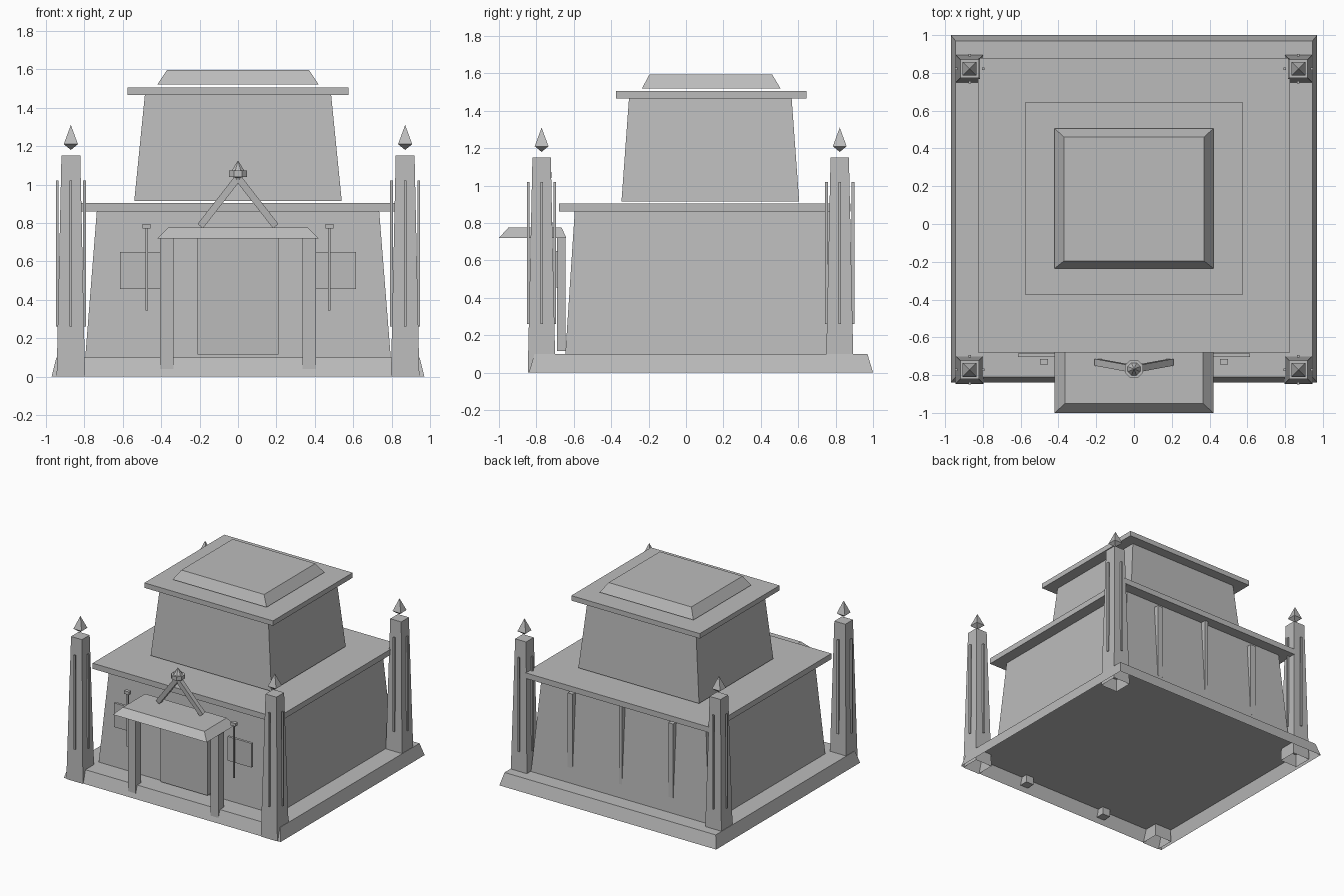
import bpy, bmesh, math
from mathutils import Vector

if "Cube" in bpy.data.objects:
    bpy.data.objects.remove(bpy.data.objects["Cube"])

stone = bpy.data.materials.new("grey_stone")
stone.diffuse_color = (0.5, 0.5, 0.5, 1)
stone.use_nodes = True
stone.node_tree.nodes["Principled BSDF"].inputs["Base Color"].default_value = stone.diffuse_color


def finish(name, bm):
    bmesh.ops.recalc_face_normals(bm, faces=bm.faces)
    me = bpy.data.meshes.new(name)
    bm.to_mesh(me)
    bm.free()
    me.materials.append(stone)
    ob = bpy.data.objects.new(name, me)
    bpy.context.collection.objects.link(ob)
    return ob


def frustum(name, low, high, z0, z1, open_bottom=False):
    """Block between two rectangles (x0, x1, y0, y1) at heights z0 and z1."""
    bm = bmesh.new()
    rings = []
    for (x0, x1, y0, y1), z in ((low, z0), (high, z1)):
        rings.append([bm.verts.new((x, y, z)) for x, y in
                      ((x0, y0), (x1, y0), (x1, y1), (x0, y1))])
    a, b = rings
    bm.faces.new(b)
    bottom = bm.faces.new(a[::-1])
    for i in range(4):
        j = (i + 1) % 4
        bm.faces.new((a[i], a[j], b[j], b[i]))
    bmesh.ops.recalc_face_normals(bm, faces=bm.faces)
    if open_bottom:
        bmesh.ops.delete(bm, geom=[bottom], context='FACES_ONLY')
    return finish(name, bm)


def box(name, x0, x1, y0, y1, z0, z1):
    r = (x0, x1, y0, y1)
    return frustum(name, r, r, z0, z1)


def around(x, y, h):
    return (x - h, x + h, y - h, y + h)


def lathe(name, x, y, profile, sides, turn=0.0):
    """Turned shape from (radius, z) points; radius 0 makes a tip."""
    bm = bmesh.new()
    rings = []
    for r, z in profile:
        n = sides if r > 0 else 1
        rings.append([bm.verts.new((x + r * math.cos(turn + math.tau * i / sides),
                                    y + r * math.sin(turn + math.tau * i / sides), z))
                      for i in range(n)])
    for a, b in zip(rings, rings[1:]):
        for i in range(sides):
            j = (i + 1) % sides
            quad = [a[i % len(a)], a[j % len(a)], b[j % len(b)], b[i % len(b)]]
            bm.faces.new(list(dict.fromkeys(quad)))
    return finish(name, bm)


# Stepped main building
frustum("base", (-.97, .97, -.84, 1), (-.945, .945, -.81, .97), 0, .1, True)
frustum("lower_walls", (-.795, .795, -.645, .845), (-.735, .735, -.595, .795), .1, .86)
box("lower_roof_slab", -.825, .825, -.68, .88, .86, .905)
frustum("upper_walls", (-.54, .54, -.345, .605), (-.485, .485, -.305, .565), .915, 1.465)
box("upper_roof_slab", -.575, .575, -.375, .645, 1.465, 1.505)
frustum("roof_cap", (-.42, .42, -.235, .505), (-.37, .37, -.195, .46), 1.52, 1.595)

# Corner towers with face strips and floating finials
for x in (-.87, .87):
    for y in (-.772, .822):
        frustum("tower", around(x, y, .074), around(x, y, .049), 0, 1.15, True)
        for dx, dy in ((1, 0), (-1, 0), (0, 1), (0, -1)):
            cx, cy = x + dx * .071, y + dy * .071
            box("tower_strip", cx - .007, cx + .007, cy - .007, cy + .007, .26, 1.02)
        lathe("tower_finial", x, y, [(0, 1.18), (.052, 1.21), (0, 1.31)], 4, math.pi / 4)

# Entrance: door and canopy
box("door", -.21, .21, -.69, -.645, .115, .72)
frustum("canopy", (-.42, .42, -1, -.64), (-.365, .365, -.95, -.665), .72, .775)

# Canopy posts, wall plates, lanterns and gable beams on both sides
for s in (-1, 1):
    def side(name, a, b, *rest):
        return box(name, min(s * a, s * b), max(s * a, s * b), *rest)

    side("canopy_post", .335, .405, -.83, -.76, .04, .72)
    side("wall_plate", .40, .615, -.705, -.685, .455, .65)
    side("lantern_stick", .469, .481, -.736, -.724, .345, .77)
    side("lantern_head", .455, .498, -.745, -.715, .77, .795)

    start, end = Vector((s * .195, -.732, .785)), Vector((0, -.768, 1.035))
    direction = end - start
    beam = box("gable_beam", -.018, .018, -.018, .018, 0, direction.length)
    beam.location = start
    # Tilt in the front plane, then lean towards the ridge
    zax = direction.normalized()
    xax = Vector((0, 1, 0)).cross(zax).normalized()
    yax = zax.cross(xax)
    beam.rotation_mode = 'QUATERNION'
    rot = beam.matrix_world.to_3x3()
    rot.col[0], rot.col[1], rot.col[2] = xax, yax, zax
    beam.rotation_quaternion = rot.to_quaternion()

# Ornament on the gable peak
lathe("gable_ornament", 0, -.768,
      [(0, 1.02), (.03, 1.04), (.052, 1.04), (.052, 1.072), (.036, 1.072), (0, 1.125)], 8,
      math.pi / 8)

# Vertical ribs on the back wall
for x, w, z0, z1 in ((-.45, .022, .22, .82), (0, .014, .18, .86), (.45, .022, .22, .82)):
    box("back_rib", x - w, x + w, .79, .838, z0, z1)
